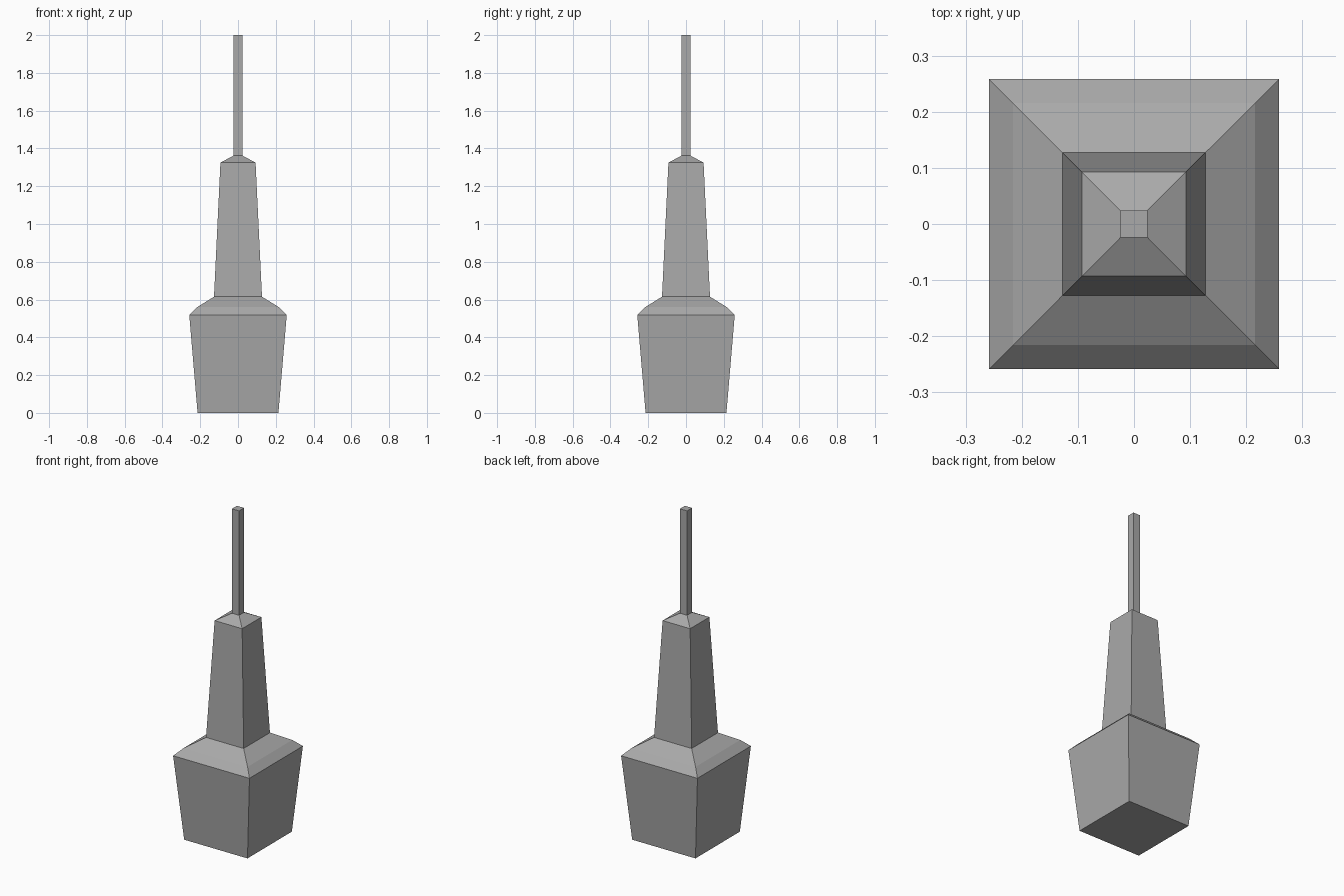
import bpy, bmesh

if "Cube" in bpy.data.objects:
    bpy.data.objects.remove(bpy.data.objects["Cube"])

# Darker grey for all parts
grey = bpy.data.materials.new("dark_grey")
grey.diffuse_color = (0.4, 0.4, 0.4, 1)
grey.use_nodes = True
grey.node_tree.nodes["Principled BSDF"].inputs["Base Color"].default_value = grey.diffuse_color


def square_loft(name, profile, cap_bottom=False, cap_top=False):
    """Skin square rings given as (half width, height), bottom to top."""
    bm = bmesh.new()
    corners = [(-1, -1), (1, -1), (1, 1), (-1, 1)]
    rings = [[bm.verts.new((sx * r, sy * r, z)) for sx, sy in corners]
             for r, z in profile]
    for low, high in zip(rings, rings[1:]):
        for i in range(4):
            j = (i + 1) % 4
            bm.faces.new((low[i], low[j], high[j], high[i]))
    if cap_bottom:
        bm.faces.new(rings[0][::-1])
    if cap_top:
        bm.faces.new(rings[-1])
    mesh = bpy.data.meshes.new(name)
    bm.to_mesh(mesh)
    bm.free()
    mesh.materials.append(grey)
    obj = bpy.data.objects.new(name, mesh)
    bpy.context.collection.objects.link(obj)
    return obj


# Flared base block with a two-step sloping shoulder
square_loft("base", [(0.214, 0), (0.258, 0.518), (0.216, 0.56), (0.127, 0.615)],
            cap_bottom=True)

# Tapered neck with a shallow sloping top
square_loft("neck", [(0.127, 0.615), (0.093, 1.325), (0.024, 1.362)])

# Thin square rod
square_loft("rod", [(0.024, 1.362), (0.024, 2.0)], cap_top=True)
